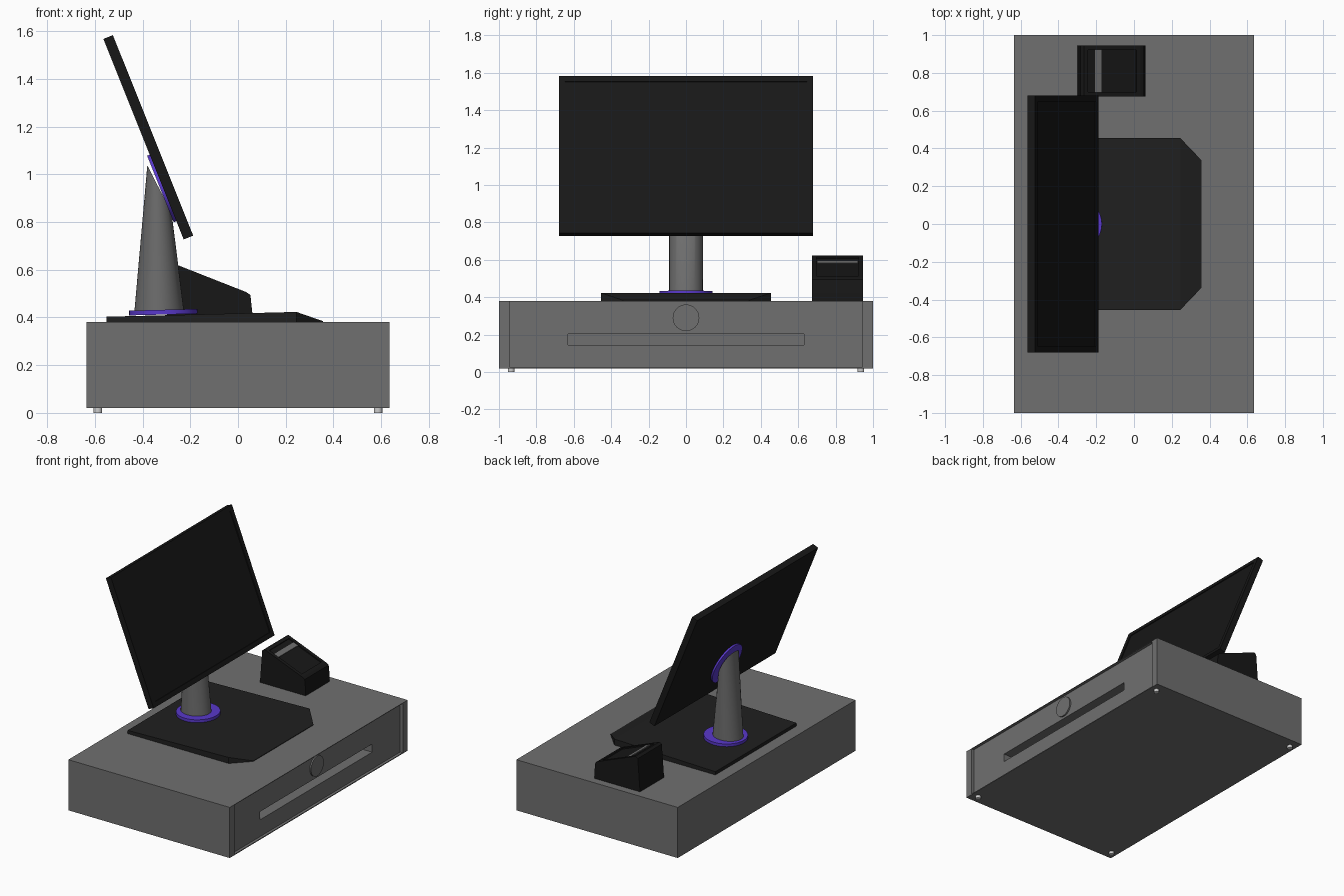
import bpy, bmesh, math
from mathutils import Vector, Matrix

if "Cube" in bpy.data.objects:
    bpy.data.objects.remove(bpy.data.objects["Cube"])


def material(name, rgb):
    m = bpy.data.materials.new(name)
    m.diffuse_color = (*rgb, 1)
    m.use_nodes = True
    m.node_tree.nodes["Principled BSDF"].inputs["Base Color"].default_value = m.diffuse_color
    return m


GREY = material("dark_grey", (0.16, 0.16, 0.16))
CHARCOAL = material("charcoal", (0.014, 0.014, 0.014))
BLACK = material("black", (0.0085, 0.0085, 0.0085))
PURPLE = material("purple", (0.10, 0.04, 0.6))


def finish(name, bm, mat=None, smooth=False, matrix=None):
    bmesh.ops.recalc_face_normals(bm, faces=bm.faces)
    me = bpy.data.meshes.new(name)
    bm.to_mesh(me)
    bm.free()
    ob = bpy.data.objects.new(name, me)
    bpy.context.collection.objects.link(ob)
    if matrix:
        ob.matrix_world = matrix
    if mat:
        me.materials.append(mat)
    if smooth:
        bpy.ops.object.select_all(action='DESELECT')
        ob.select_set(True)
        bpy.context.view_layer.objects.active = ob
        bpy.ops.object.shade_smooth_by_angle(angle=math.radians(35))
    return ob


def box_bm(lo, hi):
    bm = bmesh.new()
    lo, hi = Vector(lo), Vector(hi)
    bmesh.ops.create_cube(bm, size=1, matrix=Matrix.Translation((lo + hi) / 2)
                          @ Matrix.Diagonal((*(hi - lo), 1)))
    return bm


def prism_bm(profile, y0, y1):
    """Extrude an x-z profile along y."""
    bm = bmesh.new()
    face = bm.faces.new([bm.verts.new((x, y0, z)) for x, z in profile])
    ext = bmesh.ops.extrude_face_region(bm, geom=[face])["geom"]
    bmesh.ops.translate(bm, vec=(0, y1 - y0, 0),
                        verts=[v for v in ext if isinstance(v, bmesh.types.BMVert)])
    bmesh.ops.recalc_face_normals(bm, faces=bm.faces)
    return bm


def cylinder(name, r, depth, matrix, mat=None, seg=48):
    bm = bmesh.new()
    bmesh.ops.create_cone(bm, cap_ends=True, segments=seg, radius1=r, radius2=r, depth=depth)
    return finish(name, bm, mat, True, matrix)


def slice_off(bm, co, no):
    """Remove everything on the positive side of a plane and cap the cut."""
    geom = bm.verts[:] + bm.edges[:] + bm.faces[:]
    cut = bmesh.ops.bisect_plane(bm, geom=geom, plane_co=co, plane_no=no, clear_outer=True)
    edges = [e for e in cut["geom_cut"] if isinstance(e, bmesh.types.BMEdge)]
    bmesh.ops.contextual_create(bm, geom=edges)


def recess(bm, direction, margin, depth):
    """Inset the rectangular face pointing most towards a direction and sink it."""
    bm.normal_update()
    face = max(bm.faces, key=lambda f: f.normal.dot(Vector(direction)))
    normal = face.normal.copy()
    face = bmesh.ops.extrude_discrete_faces(bm, faces=[face])["faces"][0]
    verts = list(face.verts)
    co = [v.co.copy() for v in verts]
    for i, v in enumerate(verts):
        nxt, prv = co[(i + 1) % len(co)] - co[i], co[i - 1] - co[i]
        v.co = co[i] + margin * (nxt.normalized() + prv.normalized())
    face = bmesh.ops.extrude_discrete_faces(bm, faces=[face])["faces"][0]
    bmesh.ops.translate(bm, verts=list(face.verts), vec=-depth * normal)


def carve(ob, lo, hi):
    cutter = finish("cutter", box_bm(lo, hi), GREY)
    cutter.hide_render = True
    mod = ob.modifiers.new("carve", 'BOOLEAN')
    mod.operation, mod.object, mod.solver = 'DIFFERENCE', cutter, 'EXACT'
    bpy.context.view_layer.objects.active = ob
    bpy.ops.object.modifier_apply(modifier=mod.name)
    bpy.data.objects.remove(cutter)


def along(x, y, z, ry=0):
    return Matrix.Translation((x, y, z)) @ Matrix.Rotation(ry, 4, 'Y')


# Cash drawer: case with a recessed drawer front and slot
case = finish("drawer_case", box_bm((-0.635, -1, 0.02), (0.635, 1, 0.38)), GREY)
carve(case, (0.615, -0.945, 0.026), (0.7, 0.945, 0.376))
carve(case, (0.47, -0.63, 0.145), (0.7, 0.63, 0.203))
cylinder("drawer_lock", 0.071, 0.02, along(0.615, 0, 0.29, math.pi / 2), GREY)
for sx in (-1, 1):
    for sy in (-1, 1):
        cylinder("foot", 0.018, 0.025, along(sx * 0.587, sy * 0.935, 0.0125), seg=24)

# Stand plate: wedge profile with clipped front corners
bm = prism_bm([(-0.55, 0.38), (0.357, 0.38), (0.357, 0.384), (0.245, 0.423), (-0.55, 0.403)],
              -0.455, 0.455)
for s in (-1, 1):
    slice_off(bm, (0.245, s * 0.455, 0.4), (0.115, s * 0.11, 0))
finish("stand_plate", bm, CHARCOAL)

# Column: round foot tapering only front to back, cut at the screen
bm = bmesh.new()
loops = []
for x0, x1, z in ((-0.435, -0.225, 0.415), (-0.378, -0.306, 1.06)):
    cx, rx = (x0 + x1) / 2, (x1 - x0) / 2
    loops.append([bm.verts.new((cx + rx * math.cos(a), 0.09 * math.sin(a), z))
                  for a in (i * math.tau / 48 for i in range(48))])
for i in range(48):
    j = (i + 1) % 48
    bm.faces.new((loops[0][i], loops[0][j], loops[1][j], loops[1][i]))
bm.faces.new(loops[0][::-1])
bm.faces.new(loops[1])
slice_off(bm, (-0.38, 0, 1.037), (0.195, 0, 0.1))
finish("column", bm, GREY, True)
cylinder("column_ring", 0.143, 0.02, along(-0.313, 0, 0.422, -0.025), PURPLE)

# Monitor: tilted slab with a shallow screen recess and mounting disc
tilt = along(-0.376, 0, 1.155, -0.381)
bm = box_bm((-0.0215, -0.68, -0.4525), (0.0215, 0.68, 0.4525))
recess(bm, (1, 0, 0), 0.033, 0.006)
finish("monitor", bm, BLACK, matrix=tilt)
cylinder("mount_disc", 0.15, 0.014, tilt @ along(-0.0265, 0, -0.22, math.pi / 2), PURPLE)

# Receipt printer: wedge body with recessed lid and paper slot
bm = prism_bm([(-0.3, 0.38), (0.06, 0.38), (0.06, 0.42), (0.052, 0.494), (0.035, 0.506),
               (-0.265, 0.624), (-0.282, 0.612)], 0.675, 0.945)
recess(bm, (0.37, 0, 0.93), 0.024, 0.008)
finish("printer_body", bm, BLACK)
bm = box_bm((-0.018, -0.11, -0.006), (0.018, 0.11, 0.004))
finish("paper_slot", bm, GREY, matrix=along(-0.19, 0.81, 0.587, math.atan2(0.118, 0.3)))
